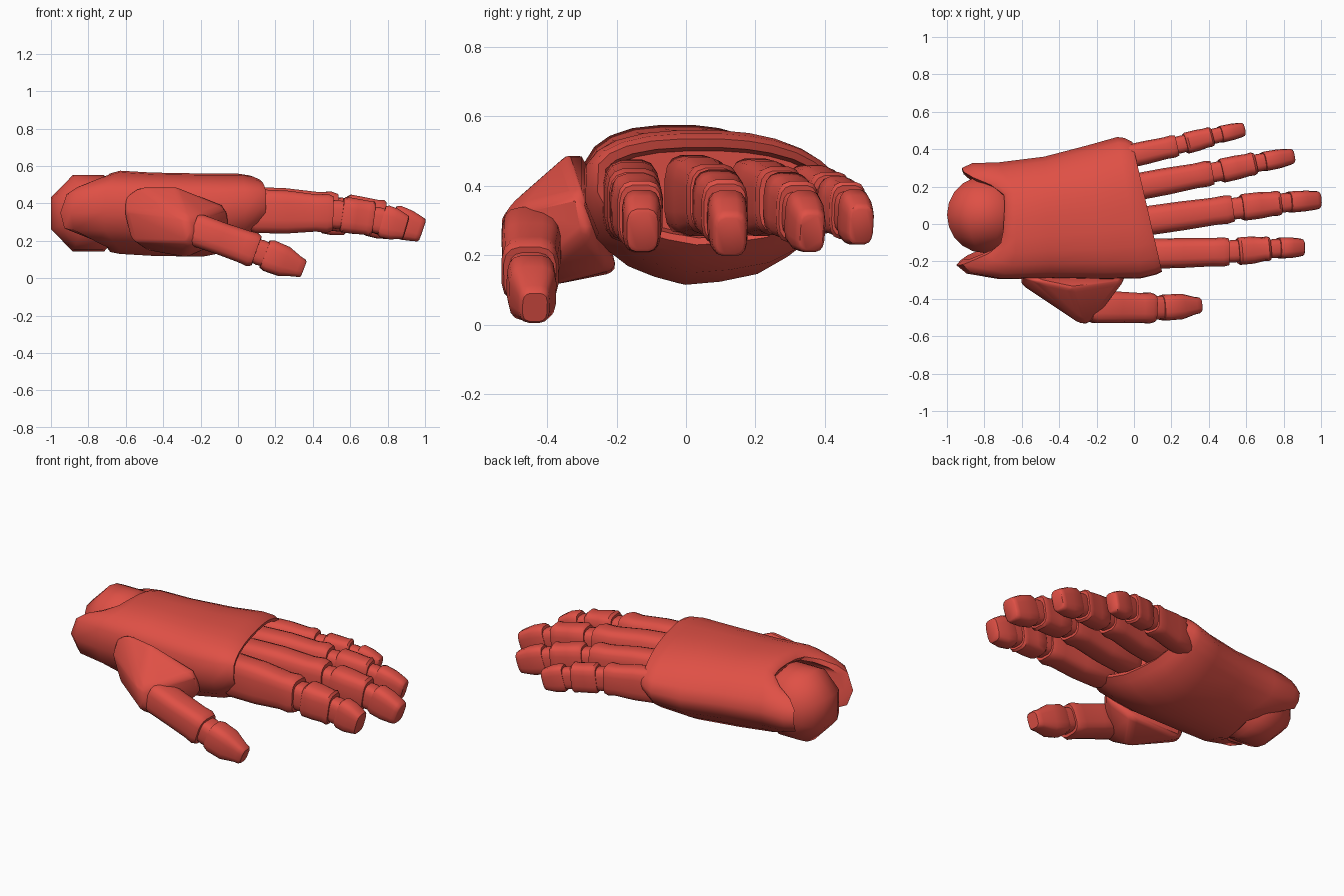
import bpy, bmesh, math
from mathutils import Vector, Matrix

cube = bpy.data.objects.get("Cube")
if cube:
    bpy.data.objects.remove(cube)

red = bpy.data.materials.new("warm red")
red.use_nodes = True
color = (0.74, 0.08, 0.06, 1)
red.diffuse_color = color
red.node_tree.nodes["Principled BSDF"].inputs["Base Color"].default_value = color


def finish(name, bm, angle=40, bevel=0):
    bmesh.ops.recalc_face_normals(bm, faces=bm.faces)
    mesh = bpy.data.meshes.new(name)
    bm.to_mesh(mesh)
    bm.free()
    mesh.materials.append(red)
    ob = bpy.data.objects.new(name, mesh)
    bpy.context.collection.objects.link(ob)
    if bevel:
        mod = ob.modifiers.new("soft edges", "BEVEL")
        mod.width, mod.segments, mod.limit_method = bevel, 3, "ANGLE"
        mod.angle_limit = math.radians(20)
    bpy.ops.object.select_all(action="DESELECT")
    bpy.context.view_layer.objects.active = ob
    ob.select_set(True)
    bpy.ops.object.shade_smooth_by_angle(angle=math.radians(angle))


def skin(name, rings, angle=40):
    """Join equal rings of points into a capped tube."""
    bm = bmesh.new()
    loops = [[bm.verts.new(p) for p in ring] for ring in rings]
    for a, b in zip(loops, loops[1:]):
        for i in range(len(a)):
            j = (i + 1) % len(a)
            bm.faces.new((a[i], a[j], b[j], b[i]))
    bm.faces.new(loops[0])
    bm.faces.new(loops[-1])
    finish(name, bm, angle)


def bone(name, start, end, stations, sides=16, power=0.58):
    """Rounded-box tube; stations hold (fraction, half width, half height)."""
    start, end = Vector(start), Vector(end)
    ahead = (end - start).normalized()
    side = Vector((0, 0, 1)).cross(ahead).normalized()
    up = ahead.cross(side)
    rings = []
    for t, w, h in stations:
        ring = []
        for i in range(sides):
            a = math.tau * (i + 0.5) / sides
            c, s = math.cos(a), math.sin(a)
            u = math.copysign(abs(c) ** power, c) * w
            v = math.copysign(abs(s) ** power, s) * h
            ring.append(start.lerp(end, t) + side * u + up * v)
        rings.append(ring)
    skin(name, rings)


def finger(name, points, sizes):
    """Phalanges with flared ends, a hinge core in each gap, a blunt tip."""
    points = [Vector(p) for p in points]
    last = len(points) - 2
    for k in range(last + 1):
        a, b = points[k], points[k + 1]
        (w, h), (w2, h2) = sizes[k], sizes[k + 1]
        ahead = (b - a).normalized()
        if k:
            a = a + ahead * 0.024
        if k < last:
            stations = [(0, w * 0.86, h * 0.85), (0.08, w * 0.98, h * 0.97), (0.45, w * 0.97, h * 0.95),
                        (0.8, w2, h2), (0.93, w2 * 1.04, h2 * 1.05), (1, w2 * 0.95, h2 * 0.93)]
            bone(f"{name}_phalanx_{k + 1}", a, b - ahead * 0.022, stations)
            # hinge core
            bone(f"{name}_hinge_{k + 1}", b - ahead * 0.07, b + (points[k + 2] - b).normalized() * 0.07,
                 [(0, w2 * 0.75, h2 * 0.68), (0.5, w2 * 0.8, h2 * 0.78), (1, w2 * 0.75, h2 * 0.68)])
        else:
            bone(f"{name}_tip", a, b, [(0, w * 0.8, h * 0.86), (0.12, w * 0.88, h * 0.97), (0.5, w * 0.86, h * 0.93),
                                       (0.85, w2, h2), (0.96, w2 * 0.92, h2 * 0.92), (1, w2 * 0.76, h2 * 0.78)])


# Hand body: one cross-section swept from the wrist fork to the slanted knuckle line
section = [(-1, 0.5), (-0.99, 0.76), (-0.9, 0.86), (-0.76, 0.93), (-0.55, 0.98), (-0.3, 1), (0.02, 1), (0.25, 0.98),
           (0.45, 0.94), (0.65, 0.87), (0.8, 0.78), (0.92, 0.67), (1, 0.54), (0.96, 0.42), (0.87, 0.32),
           (0.64, 0.18), (0.4, 0.07), (0.1, 0.02), (-0.18, 0), (-0.42, 0.05), (-0.64, 0.12), (-0.9, 0.28)]


def hand_ring(x_right, x_left, y_right, y_left, low, high, clasp=0):
    """Clasp pulls the two sides back into lobes around the wrist ball."""
    ring = []
    for u, v in section:
        f = (u + 1) / 2
        pull = clasp * min(1, max(0, (abs(u) - 0.4) / 0.45)) * (1 - abs(2 * v - 1) ** 3)
        ring.append((x_right + (x_left - x_right) * f - pull, y_right + (y_left - y_right) * f,
                     low + (high - low) * v))
    return ring


skin("hand_body", [hand_ring(*s) for s in (
    (-0.55, -0.55, -0.20, 0.25, 0.20, 0.50),
    (-0.69, -0.67, -0.19, 0.27, 0.19, 0.52, 0.22),
    (-0.71, -0.68, -0.22, 0.30, 0.16, 0.54, 0.24),
    (-0.695, -0.665, -0.265, 0.325, 0.14, 0.56, 0.2),
    (-0.63, -0.63, -0.295, 0.33, 0.13, 0.575, 0.09),
    (-0.45, -0.48, -0.29, 0.36, 0.12, 0.565),
    (-0.15, -0.25, -0.295, 0.42, 0.115, 0.56),
    (0.04, -0.09, -0.29, 0.465, 0.15, 0.56),
    (0.12, -0.05, -0.27, 0.46, 0.20, 0.55),
    (0.15, -0.01, -0.255, 0.44, 0.23, 0.535),
    (0.14, -0.02, -0.235, 0.425, 0.25, 0.51),
    (0.08, -0.08, -0.22, 0.41, 0.26, 0.50))], 45)

# Eight-sided wrist ball with its axis across the hand
ball = bmesh.new()
bmesh.ops.create_uvsphere(ball, u_segments=8, v_segments=10, radius=1)
place = (Matrix.Translation((-0.80, 0.05, 0.347)) @ Matrix.Diagonal((0.216, 0.205, 0.222, 1))
         @ Matrix.Rotation(math.pi / 2, 4, "X") @ Matrix.Rotation(math.pi / 8, 4, "Z"))
bmesh.ops.transform(ball, matrix=place, verts=ball.verts)
finish("wrist_ball", ball, 60)

# Thumb mound: hull from the palm side out to the thumb root
mound = bmesh.new()
for p in ((-0.61, -0.27, 0.44), (-0.61, -0.32, 0.36), (-0.57, -0.30, 0.20), (-0.53, -0.30, 0.495),
          (-0.34, -0.34, 0.495), (-0.20, -0.33, 0.43), (-0.05, -0.30, 0.38), (-0.28, -0.54, 0.32),
          (-0.25, -0.545, 0.19), (-0.18, -0.47, 0.34), (-0.10, -0.36, 0.36), (-0.16, -0.40, 0.17),
          (-0.28, -0.40, 0.11), (-0.50, -0.20, 0.15), (-0.16, -0.20, 0.16), (-0.04, -0.28, 0.27)):
    mound.verts.new(p)
bmesh.ops.convex_hull(mound, input=mound.verts)
finish("thumb_mound", mound, 50, 0.03)

# Fingers
finger("index_finger", [(0.06, -0.16, 0.36), (0.53, -0.148, 0.345), (0.745, -0.13, 0.315), (0.90, -0.125, 0.27)],
       [(0.083, 0.122), (0.076, 0.1), (0.064, 0.092), (0.049, 0.07)])
finger("middle_finger", [(0.02, 0.01, 0.375), (0.55, 0.085, 0.36), (0.80, 0.115, 0.32), (0.985, 0.128, 0.255)],
       [(0.081, 0.12), (0.074, 0.098), (0.065, 0.09), (0.051, 0.07)])
finger("ring_finger", [(-0.03, 0.19, 0.37), (0.44, 0.278, 0.355), (0.665, 0.328, 0.32), (0.845, 0.362, 0.265)],
       [(0.075, 0.115), (0.067, 0.095), (0.06, 0.086), (0.044, 0.066)])
finger("little_finger", [(-0.08, 0.35, 0.365), (0.25, 0.424, 0.35), (0.435, 0.473, 0.325), (0.582, 0.505, 0.285)],
       [(0.065, 0.102), (0.059, 0.085), (0.052, 0.08), (0.04, 0.062)])
finger("thumb", [(-0.24, -0.443, 0.265), (0.12, -0.45, 0.138), (0.35, -0.435, 0.05)],
       [(0.088, 0.092), (0.08, 0.09), (0.047, 0.056)])
